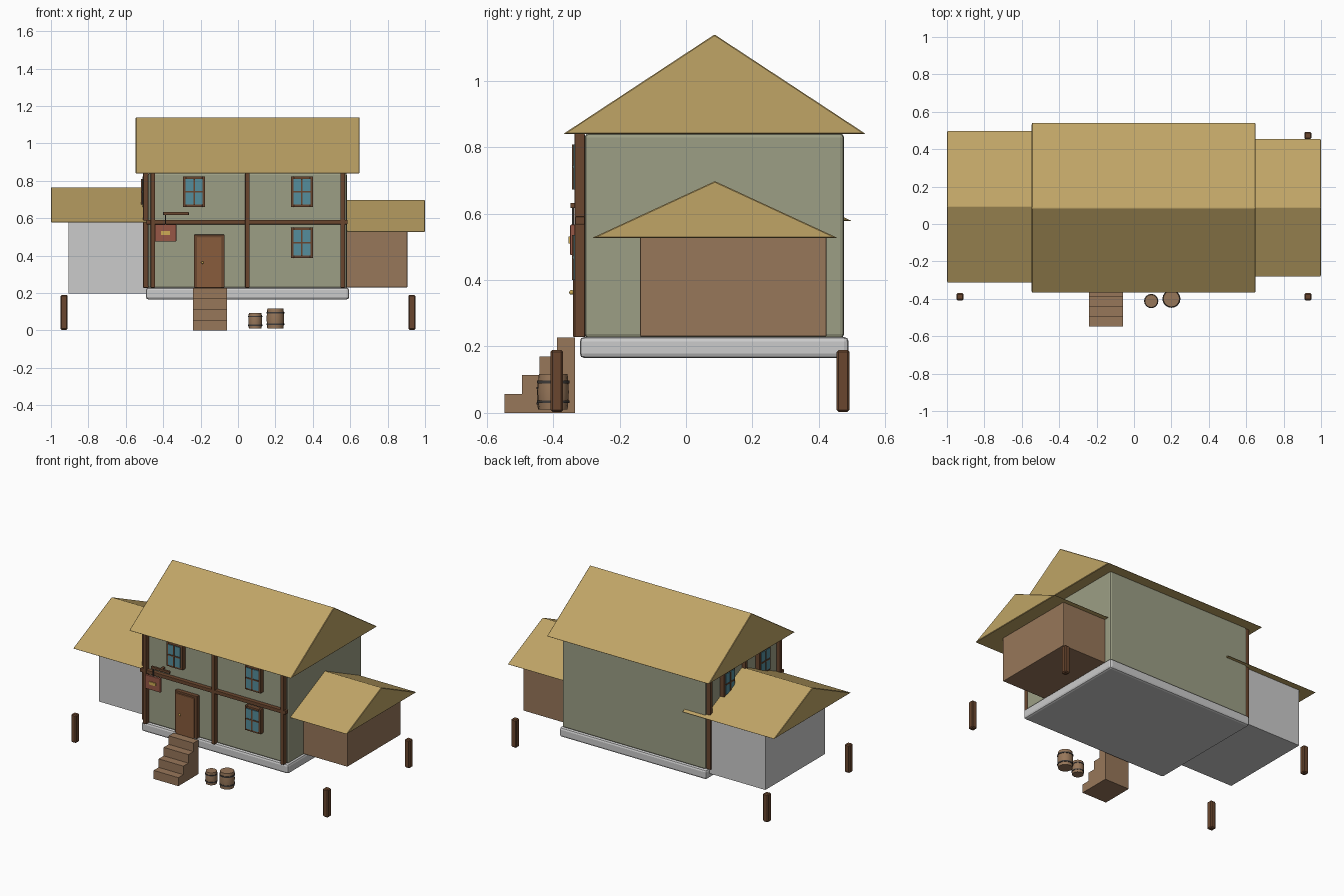
import bpy, math

if "Cube" in bpy.data.objects:
    bpy.data.objects.remove(bpy.data.objects["Cube"])


def mat(name, r, g, b):
    m = bpy.data.materials.new(name)
    m.diffuse_color = tuple((c / 255) ** 2.2 for c in (r, g, b)) + (1,)
    m.use_nodes = True
    m.node_tree.nodes["Principled BSDF"].inputs["Base Color"].default_value = m.diffuse_color
    return m


THATCH = mat("thatch", 190, 163, 102)
PLASTER = mat("plaster", 155, 157, 132)
PLANK = mat("plank", 150, 118, 90)
TIMBER = mat("timber", 105, 72, 50)
DOOR = mat("door_wood", 135, 92, 62)
GLASS = mat("glass", 85, 140, 155)
SIGN = mat("sign_red", 150, 88, 72)
BRASS = mat("brass", 205, 170, 85)
IRON = mat("iron", 65, 62, 60)


def mesh(name, verts, faces, m=None, bevel=0, segments=2):
    me = bpy.data.meshes.new(name)
    me.from_pydata(verts, [], faces)
    ob = bpy.data.objects.new(name, me)
    bpy.context.collection.objects.link(ob)
    if m:
        me.materials.append(m)
    if bevel:
        b = ob.modifiers.new("bevel", 'BEVEL')
        b.width, b.segments = bevel, segments
    return ob


def box(name, x, y, z, m=None, bevel=0, segments=2):
    """Box from (min, max) ranges on each axis."""
    v = [(a, b, c) for a in x for b in y for c in z]
    f = [(0, 1, 3, 2), (4, 6, 7, 5), (0, 4, 5, 1), (2, 3, 7, 6), (0, 2, 6, 4), (1, 5, 7, 3)]
    return mesh(name, v, f, m, bevel, segments)


def prism(name, profile, x, m, bevel=0):
    """Extrude a (y, z) outline along x."""
    n = len(profile)
    v = [(a, p, q) for a in x for p, q in profile]
    f = [tuple(reversed(range(n))), tuple(range(n, 2 * n))]
    f += [(i, (i + 1) % n, n + (i + 1) % n, n + i) for i in range(n)]
    return mesh(name, v, f, m, bevel, 1)


def gable(name, x, y, z):
    return prism(name, [(y[0], z[0]), (y[1], z[0]), (sum(y) / 2, z[1])], x, THATCH, 0.003)


def lathe(name, x, y, profile, m, sides=16):
    """Revolve an (r, z) profile with capped ends around a vertical axis."""
    v = [(x + r * math.cos(2 * math.pi * i / sides), y + r * math.sin(2 * math.pi * i / sides), z)
         for r, z in profile for i in range(sides)]
    f = [(k * sides + i, k * sides + (i + 1) % sides, (k + 1) * sides + (i + 1) % sides, (k + 1) * sides + i)
         for k in range(len(profile) - 1) for i in range(sides)]
    f += [tuple(reversed(range(sides))), tuple(range(len(v) - sides, len(v)))]
    ob = mesh(name, v, f, m)
    bpy.context.view_layer.objects.active = ob
    ob.select_set(True)
    bpy.ops.object.shade_smooth_by_angle(angle=math.radians(35))
    ob.select_set(False)


def window(name, c, z, left=False):
    """Framed four-pane window on the front wall or the left wall."""
    def part(label, u, d, h, m, bevel=0):
        a = (c + u[0], c + u[1])
        hz = (z + h[0], z + h[1])
        if left:
            box(name + label, (-0.48 - d, -0.475), a, hz, m, bevel)
        else:
            box(name + label, a, (-0.305 - d, -0.30), hz, m, bevel)
    for s in (-1, 1):
        part("_jamb", sorted((s * 0.043, s * 0.059)), 0.03, (-0.082, 0.082), TIMBER, 0.003)
        part("_rail", (-0.044, 0.044), 0.03, sorted((s * 0.067, s * 0.082)), TIMBER, 0.003)
    part("_glass", (-0.045, 0.045), 0.034, (-0.068, 0.068), GLASS)
    part("_mullion", (-0.004, 0.004), 0.038, (-0.068, 0.068), TIMBER)
    part("_crossbar", (-0.045, 0.045), 0.038, (-0.004, 0.004), TIMBER)


# Main house and roof
box("foundation", (-0.492, 0.594), (-0.32, 0.49), (0.165, 0.229), None, 0.014)
box("main_walls", (-0.48, 0.582), (-0.305, 0.476), (0.225, 0.842), PLASTER, 0.012)
gable("main_roof", (-0.547, 0.65), (-0.37, 0.542), (0.84, 1.14))

# Side wings
box("left_wing", (-0.905, -0.42), (-0.175, 0.455), (0.197, 0.58))
gable("left_wing_roof", (-1.0, -0.32), (-0.315, 0.5), (0.578, 0.766))
box("right_wing", (0.45, 0.905), (-0.138, 0.423), (0.23, 0.53), PLANK, 0.003)
gable("right_wing_roof", (0.4, 1.0), (-0.283, 0.457), (0.527, 0.698))

# Timber framing
for x in (-0.455, 0.05, 0.56):
    box("front_timber", (x - 0.012, x + 0.012), (-0.336, -0.305), (0.228, 0.842), TIMBER, 0.003)
box("front_beam", (-0.49, 0.585), (-0.334, -0.305), (0.567, 0.591), TIMBER, 0.003)
for y in (-0.28, 0.085, 0.455):
    box("side_timber", (-0.507, -0.478), (y - 0.012, y + 0.012), (0.228, 0.842), TIMBER, 0.003)

# Windows
window("upper_window_a", -0.235, 0.741)
window("upper_window_b", 0.342, 0.741)
window("lower_window", 0.342, 0.468)
window("side_window_a", -0.108, 0.741, True)
window("side_window_b", 0.266, 0.741, True)

# Door
box("door_frame", (-0.235, -0.072), (-0.332, -0.303), (0.228, 0.512), TIMBER, 0.003)
box("door", (-0.22, -0.088), (-0.34, -0.32), (0.228, 0.498), DOOR, 0.003)
bpy.ops.mesh.primitive_uv_sphere_add(segments=12, ring_count=8, radius=0.007, location=(-0.19, -0.345, 0.363))
knob = bpy.context.object
knob.name = "door_knob"
knob.data.materials.append(BRASS)
bpy.ops.object.shade_smooth()

# Steps down to the ground
steps = []
for i in range(4):
    steps += [(-0.547 + 0.053 * i, 0.0567 * i), (-0.547 + 0.053 * i, 0.0567 * (i + 1))]
steps += [(-0.335, 0.227), (-0.335, 0)]
prism("front_steps", steps[::-1], (-0.24, -0.058), PLANK)

# Hanging sign
box("sign_arm", (-0.40, -0.263), (-0.348, -0.333), (0.617, 0.633), TIMBER, 0.002)
box("sign_arm_bracket", (-0.34, -0.325), (-0.345, -0.303), (0.619, 0.631), TIMBER)
box("sign_rod", (-0.39, -0.384), (-0.344, -0.338), (0.56, 0.62), IRON)
box("sign_board", (-0.444, -0.33), (-0.349, -0.333), (0.475, 0.567), SIGN, 0.003)
box("sign_plaque", (-0.411, -0.363), (-0.354, -0.345), (0.511, 0.531), BRASS)

# Barrels with hoops
for x, y, r, h in ((0.092, -0.412, 0.037, 0.083), (0.2, -0.4, 0.047, 0.107)):
    z = 0.01
    lathe("barrel", x, y, [(r * 0.92, z), (r * 0.98, z + h * 0.3), (r, z + h * 0.5),
                           (r * 0.98, z + h * 0.7), (r * 0.92, z + h)], PLANK)
    for t in (0.22, 0.78):
        lathe("barrel_hoop", x, y, [(r * 1.03, z + h * (t - 0.04)), (r * 1.03, z + h * (t + 0.04))], IRON)

# Yard corner posts
for x in (-0.93, 0.93):
    for y in (-0.389, 0.473):
        box("yard_post", (x - 0.019, x + 0.019), (y - 0.019, y + 0.019), (0.003, 0.19), TIMBER, 0.006, 1)
